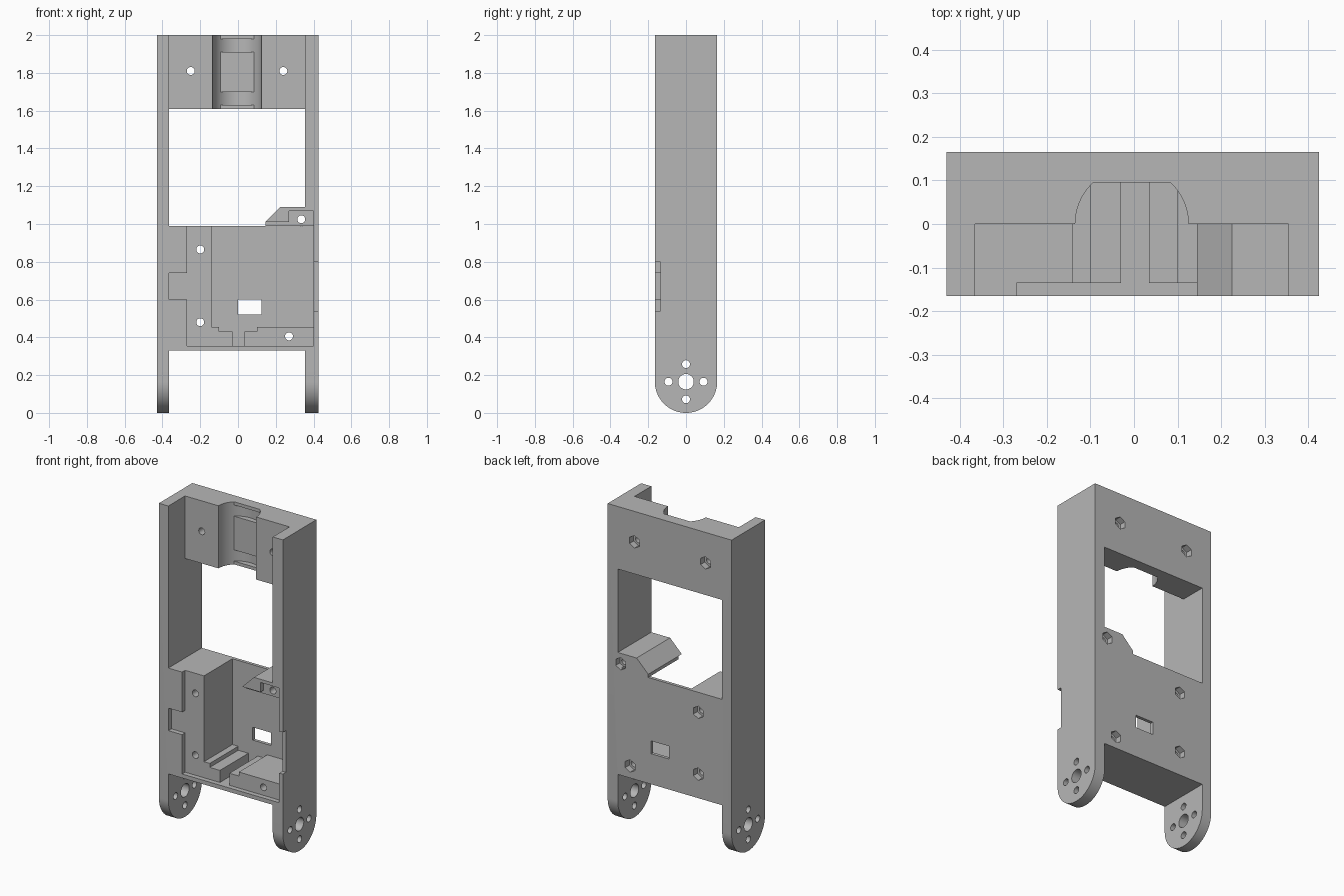
import bpy, bmesh
from math import sin, cos, pi, radians
from mathutils import Vector

cube = bpy.data.objects.get("Cube")
if cube:
    bpy.data.objects.remove(cube, do_unlink=True)

BACK, FRONT = 0.165, -0.165
LEDGE = -0.135            # depth of the shallow board seat
IN_L, IN_R = -0.365, 0.355  # inner faces of the side walls
FAR = 0.3

grey = bpy.data.materials.new("plain_grey")
grey.use_nodes = True
grey.diffuse_color = (0.47, 0.47, 0.47, 1)
grey.node_tree.nodes["Principled BSDF"].inputs["Base Color"].default_value = grey.diffuse_color


def prism(name, pts, axis, a, b):
    """Extrude a 2D outline along an axis from a to b."""
    place = {"X": lambda p, d: (d, p[0], p[1]),
             "Y": lambda p, d: (p[0], d, p[1]),
             "Z": lambda p, d: (p[0], p[1], d)}[axis]
    bm = bmesh.new()
    base = bm.faces.new([bm.verts.new(place(p, a)) for p in pts])
    ext = bmesh.ops.extrude_face_region(bm, geom=[base])
    moved = [v for v in ext["geom"] if isinstance(v, bmesh.types.BMVert)]
    bmesh.ops.translate(bm, verts=moved, vec=Vector(place((0, 0), b - a)))
    bmesh.ops.recalc_face_normals(bm, faces=bm.faces)
    mesh = bpy.data.meshes.new(name)
    bm.to_mesh(mesh)
    bm.free()
    mesh.materials.append(grey)
    obj = bpy.data.objects.new(name, mesh)
    bpy.context.scene.collection.objects.link(obj)
    return obj


def rect(x0, x1, z0, z1):
    return [(x0, z0), (x1, z0), (x1, z1), (x0, z1)]


def ring(cx, cy, r, n, start=0.0):
    return [(cx + r * cos(start + 2 * pi * i / n),
             cy + r * sin(start + 2 * pi * i / n)) for i in range(n)]


def carve(target, cutter, operation="DIFFERENCE"):
    """Apply a boolean and discard the cutter."""
    mod = target.modifiers.new("carve", "BOOLEAN")
    mod.operation, mod.solver, mod.object = operation, "EXACT", cutter
    bpy.context.view_layer.objects.active = target
    bpy.ops.object.modifier_apply(modifier=mod.name)
    bpy.data.objects.remove(cutter, do_unlink=True)


# Bracket body: side silhouette with rounded feet, as wide as the whole part
foot = [(BACK * cos(pi + pi * i / 40), BACK + BACK * sin(pi + pi * i / 40)) for i in range(41)]
body = prism("bracket_frame", foot + [(BACK, 2), (FRONT, 2)], "X", -0.43, 0.425)

# Gap between the feet
carve(body, prism("foot_gap", rect(IN_L, IN_R, -0.1, 0.33), "Y", -FAR, FAR))

# Large opening, leaving the sloped screw lug on one side
opening = [(IN_L, 1.61), (IN_L, 0.99), (0.145, 0.99), (0.145, 1.01),
           (0.225, 1.09), (IN_R, 1.09), (IN_R, 1.61)]
carve(body, prism("opening", opening, "Y", -FAR, FAR))

# Upper crossbar is set back to half depth
carve(body, prism("upper_setback", rect(IN_L, IN_R, 1.6, 2.1), "Y", -FAR, 0))

# Round cradle in the crossbar, with flat pads between two strap grooves
cradle = prism("cradle", ring(-0.005, 0, 0.13, 64), "Z", 1.58, 2.05)
for low, high in ((1.5, 1.63), (1.70, 1.91), (1.98, 2.1)):
    carve(cradle, prism("pad", rect(-0.2, 0.2, low, high), "Y", 0.095, FAR))
carve(body, cradle)

# Shallow board seat with a connector notch on each side
seat = [(-0.27, 0.355), (0.40, 0.355), (0.40, 0.54), (0.5, 0.54), (0.5, 0.80),
        (0.40, 0.80), (0.40, 1.07), (0.27, 1.07), (0.27, 1.01), (-0.27, 1.01),
        (-0.27, 0.74), (IN_L, 0.74), (IN_L, 0.60), (-0.27, 0.60)]
carve(body, prism("board_seat", seat, "Y", -FAR, LEDGE))

# Deep pocket with stepped cable slot at the bottom
pocket = [(-0.14, 1.0), (-0.14, 0.455), (-0.10, 0.455), (-0.10, 0.43),
          (-0.03, 0.43), (-0.03, 0.355), (0.035, 0.355), (0.035, 0.43),
          (0.10, 0.43), (0.10, 0.455), (0.40, 0.455), (0.40, 0.99),
          (0.145, 0.99), (0.145, 1.0)]
carve(body, prism("deep_pocket", pocket, "Y", -0.25, 0.145))

# Window through the pocket floor
carve(body, prism("window", rect(0, 0.125, 0.52, 0.60), "Y", -0.2, FAR))

# Screw holes with hexagonal nut pockets on the back
for x, z in ((-0.25, 1.81), (0.24, 1.81), (-0.2, 0.865),
             (-0.2, 0.48), (0.27, 0.405), (0.335, 1.025)):
    carve(body, prism("screw_hole", ring(x, z, 0.021, 24), "Y", -FAR, FAR))
    carve(body, prism("nut_pocket", ring(x, z, 0.039, 6, pi / 2), "Y", 0.125, FAR))

# Pivot hole and its four screws, through both feet
carve(body, prism("pivot_hole", ring(0, BACK, 0.041, 40), "X", -0.6, 0.6))
for y, z in ring(0, BACK, 0.093, 4):
    carve(body, prism("horn_hole", ring(y, z, 0.021, 24), "X", -0.6, 0.6))

# Smooth the curves, keep machined edges sharp
bpy.ops.object.select_all(action="DESELECT")
body.select_set(True)
bpy.context.view_layer.objects.active = body
bpy.ops.object.shade_smooth_by_angle(angle=radians(30))
